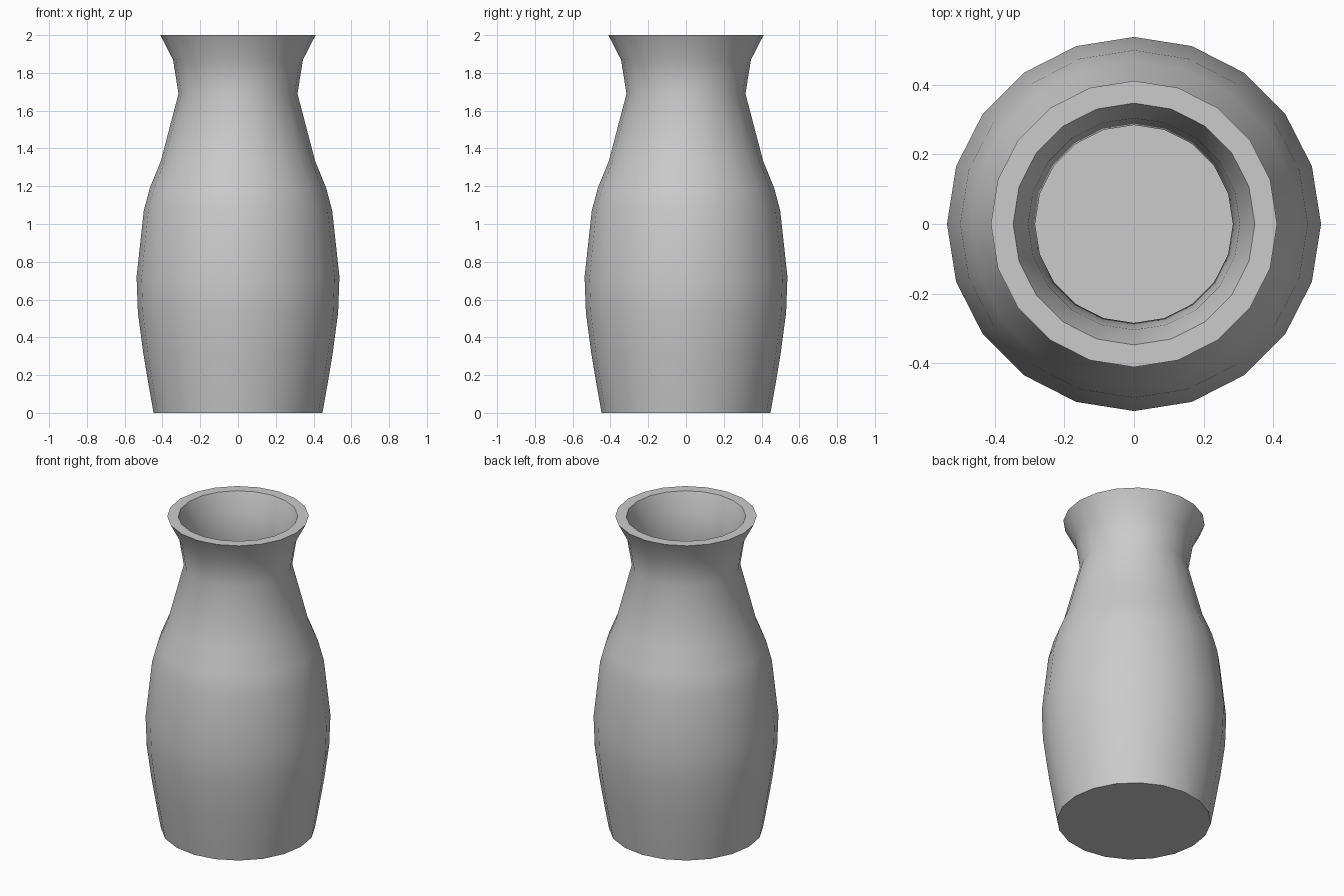
import bpy, bmesh, math

if "Cube" in bpy.data.objects:
    bpy.data.objects.remove(bpy.data.objects["Cube"])

SIDES = 20

# (radius, height) from base centre, up the outside, over the rim, down the inside
outer = [(0.447, 0), (0.472, 0.14), (0.502, 0.32), (0.53, 0.53), (0.537, 0.72),
         (0.499, 1.07), (0.467, 1.19), (0.408, 1.335), (0.315, 1.69),
         (0.344, 1.87), (0.411, 2.0)]
inner = [(0.347, 2.0), (0.304, 1.88), (0.284, 1.70), (0.368, 1.335),
         (0.427, 1.18), (0.459, 1.06), (0.495, 0.72), (0.49, 0.53),
         (0.462, 0.32), (0.432, 0.14), (0.418, 0.05)]

bm = bmesh.new()
rings = []
for r, z in outer + inner:
    rings.append([bm.verts.new((r * math.cos(2 * math.pi * i / SIDES),
                                r * math.sin(2 * math.pi * i / SIDES), z))
                  for i in range(SIDES)])

# walls and rim
for a, b in zip(rings, rings[1:]):
    for i in range(SIDES):
        j = (i + 1) % SIDES
        bm.faces.new((a[i], a[j], b[j], b[i]))

# underside and inside floor
bm.faces.new(rings[0][::-1])
bm.faces.new(rings[-1])
bmesh.ops.recalc_face_normals(bm, faces=bm.faces)

mesh = bpy.data.meshes.new("vase")
bm.to_mesh(mesh)
bm.free()
vase = bpy.data.objects.new("vase", mesh)
bpy.context.collection.objects.link(vase)

# smooth walls, sharp rim and base
bpy.context.view_layer.objects.active = vase
vase.select_set(True)
bpy.ops.object.shade_smooth_by_angle(angle=math.radians(40))
